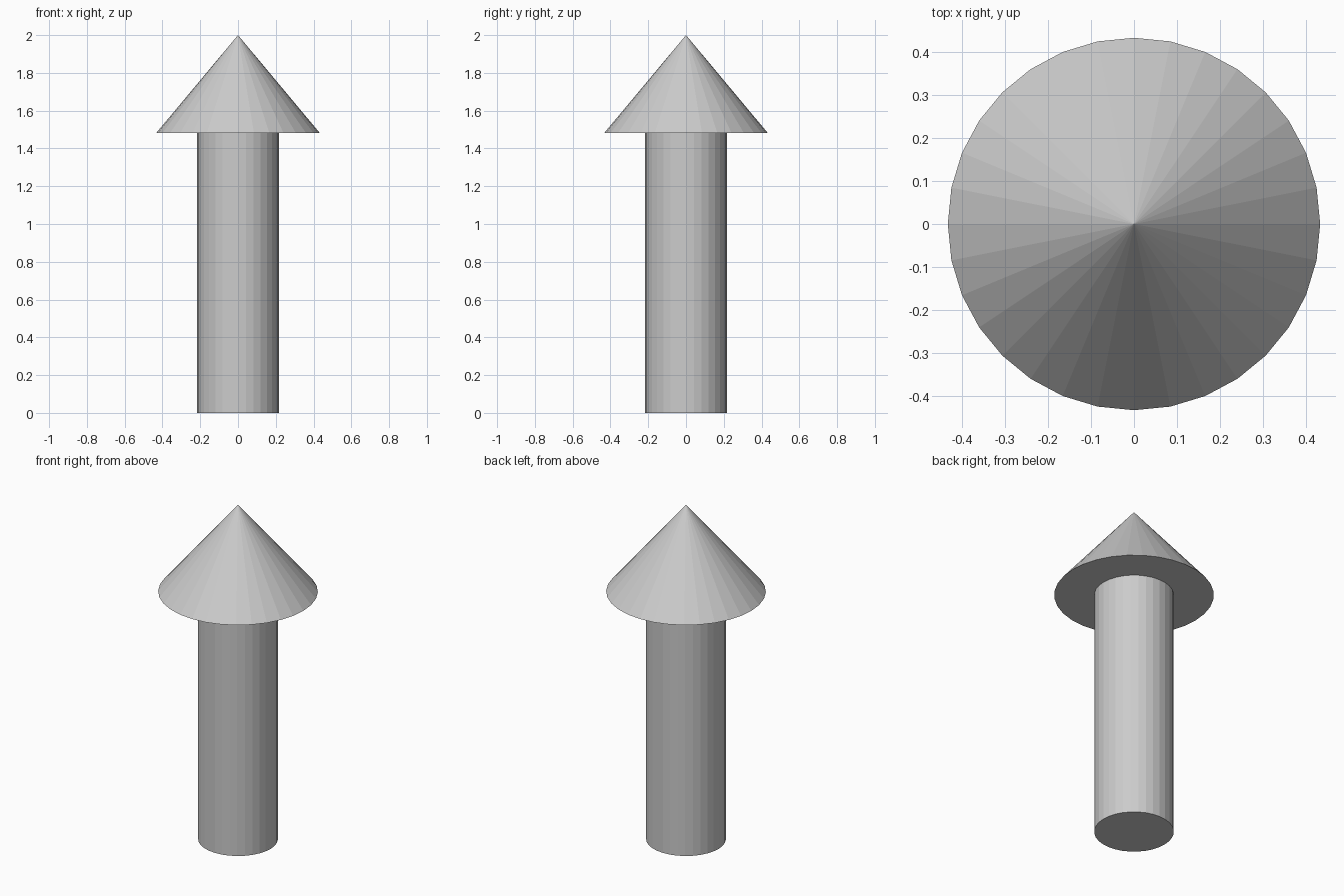
import bpy

if "Cube" in bpy.data.objects:
    bpy.data.objects.remove(bpy.data.objects["Cube"])

SIDES = 32
NECK_Z = 1.482   # where the shaft meets the head
TOP_Z = 2.0

# Shaft: plain flat-shaded cylinder standing on the ground
bpy.ops.mesh.primitive_cylinder_add(vertices=SIDES, radius=0.216, depth=NECK_Z,
                                    location=(0, 0, NECK_Z / 2))
bpy.context.object.name = "shaft"

# Arrow head: wide cone with a closed base
bpy.ops.mesh.primitive_cone_add(vertices=SIDES, radius1=0.433, radius2=0,
                                depth=TOP_Z - NECK_Z,
                                location=(0, 0, (TOP_Z + NECK_Z) / 2))
bpy.context.object.name = "arrow_head"
